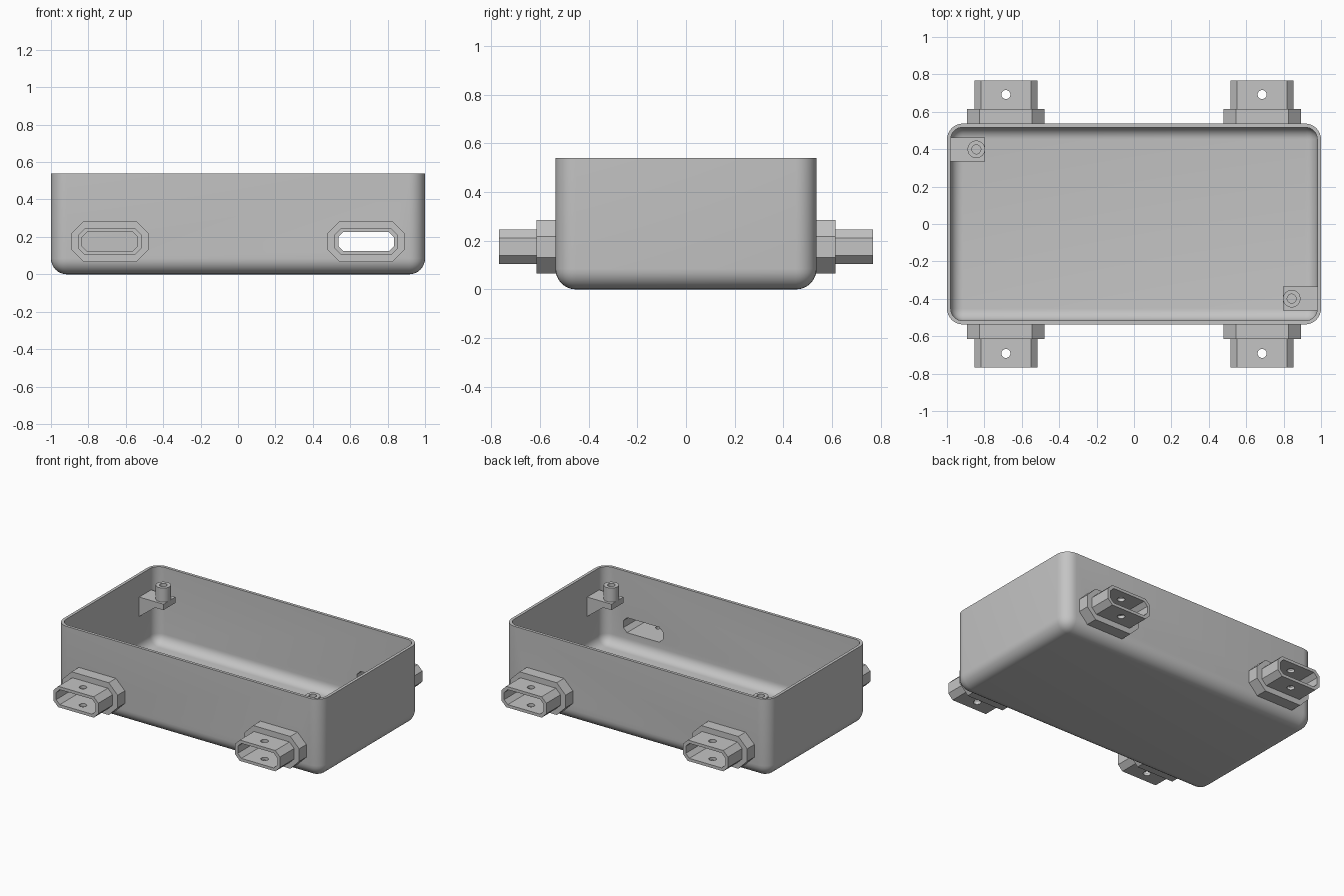
import bpy, bmesh, math
from mathutils import Matrix

default = bpy.data.objects.get("Cube")
if default:
    bpy.data.objects.remove(default, do_unlink=True)

# Single grey plastic
GREY = (0.55, 0.55, 0.55, 1)
plastic = bpy.data.materials.new("grey_plastic")
plastic.use_nodes = True
plastic.diffuse_color = GREY
plastic.node_tree.nodes["Principled BSDF"].inputs["Base Color"].default_value = GREY

HALF_X, HALF_Y, HEIGHT, WALL, RADIUS = 1.0, 0.537, 0.54, 0.02, 0.085
PORT_X, PORT_Z = 0.685, 0.175
FLANGE_END, TUBE_END = 0.615, 0.768
HOLE = (0.149, 0.051, 0.027)      # half width, half height, chamfer


def make(name, bm):
    bmesh.ops.recalc_face_normals(bm, faces=bm.faces)
    mesh = bpy.data.meshes.new(name)
    bm.to_mesh(mesh)
    bm.free()
    mesh.materials.append(plastic)
    obj = bpy.data.objects.new(name, mesh)
    bpy.context.collection.objects.link(obj)
    return obj


def activate(obj):
    bpy.ops.object.select_all(action="DESELECT")
    obj.select_set(True)
    bpy.context.view_layer.objects.active = obj


def boolean(obj, other, operation="DIFFERENCE"):
    mod = obj.modifiers.new("cut", "BOOLEAN")
    mod.object, mod.operation, mod.solver = other, operation, "EXACT"
    activate(obj)
    bpy.ops.object.modifier_apply(modifier=mod.name)
    bpy.data.objects.remove(other, do_unlink=True)


def rounded_block(name, hx, hy, z0, z1, radius):
    """Block with rounded upright and bottom edges, flat on top."""
    bm = bmesh.new()
    bmesh.ops.create_cube(bm, size=1)
    bmesh.ops.scale(bm, vec=(2 * hx, 2 * hy, z1 - z0), verts=bm.verts)
    bmesh.ops.translate(bm, vec=(0, 0, (z0 + z1) / 2), verts=bm.verts)
    top = z1 - 1e-4
    edges = [e for e in bm.edges if min(v.co.z for v in e.verts) < top]
    bmesh.ops.bevel(bm, geom=edges, offset=radius, offset_type="OFFSET",
                    segments=8, profile=0.5, affect="EDGES")
    return make(name, bm)


def extrude_profile(name, points, direction):
    bm = bmesh.new()
    face = bm.faces.new([bm.verts.new(p) for p in points])
    out = bmesh.ops.extrude_face_region(bm, geom=[face], use_keep_orig=True)
    verts = [v for v in out["geom"] if isinstance(v, bmesh.types.BMVert)]
    bmesh.ops.translate(bm, vec=direction, verts=verts)
    return make(name, bm)


def cylinder(name, x, y, z0, z1, radius):
    bm = bmesh.new()
    bmesh.ops.create_cone(bm, cap_ends=True, segments=32, radius1=radius,
                          radius2=radius, depth=z1 - z0,
                          matrix=Matrix.Translation((x, y, (z0 + z1) / 2)))
    return make(name, bm)


def octagon(name, x, y0, y1, half_w, half_h, chamfer):
    """Chamfered rectangle extruded along y."""
    w, h = half_w - chamfer, half_h - chamfer
    quarter = [(half_w, h), (w, half_h)]
    outline = (quarter + [(-a, b) for a, b in quarter[::-1]]
               + [(-a, -b) for a, b in quarter]
               + [(a, -b) for a, b in quarter[::-1]])
    points = [(x + a, y0, PORT_Z + b) for a, b in outline]
    return extrude_profile(name, points, (0, y1 - y0, 0))


# Open tray
tray = rounded_block("tray", HALF_X, HALF_Y, 0, HEIGHT, RADIUS)
boolean(tray, rounded_block("cavity", HALF_X - WALL, HALF_Y - WALL, WALL,
                            HEIGHT + 0.2, RADIUS - WALL))
parts = [tray]

# Four cable ports: the left pair opens into the tray, the right pair is blind
for side, x in (("left", PORT_X), ("right", -PORT_X)):
    for end, s in (("front", -1), ("back", 1)):
        port = octagon(f"{end}_{side}_port", x, s * (HALF_Y - 0.01),
                       s * FLANGE_END, 0.207, 0.11, 0.067)
        tube = octagon("tube", x, s * (HALF_Y - 0.005), s * TUBE_END,
                       0.169, 0.071, 0.035)
        boolean(port, tube, "UNION")
        boolean(port, octagon("bore", x, s * HALF_Y, s * (TUBE_END + 0.1), *HOLE))
        boolean(port, cylinder("pin_hole", x, s * 0.692, 0, 0.4, 0.024))
        if side == "left":
            for target in (port, tray):
                boolean(target, octagon("opening", x, s * (HALF_Y - 0.1),
                                        s * (HALF_Y + 0.05), *HOLE))
        parts.append(port)

# Two screw posts on gusseted brackets in opposite corners
for corner, turn in (("back_right", 0), ("front_left", math.pi)):
    wall_x, tip = -HALF_X + WALL / 2, -0.797
    profile = [(wall_x, 0.39), (tip, 0.39), (tip, 0.35),
               (-0.86, 0.35), (wall_x, 0.25)]
    bracket = extrude_profile(f"{corner}_bracket",
                              [(px, 0.335, pz) for px, pz in profile],
                              (0, 0.128, 0))
    boolean(bracket, cylinder("post", -0.843, 0.399, 0.37, 0.485, 0.047), "UNION")
    boolean(bracket, cylinder("screw_hole", -0.843, 0.399, 0.4, 0.6, 0.024))
    bracket.data.transform(Matrix.Rotation(turn, 4, "Z"))
    parts.append(bracket)

for obj in parts:
    activate(obj)
    bpy.ops.object.shade_smooth_by_angle(angle=math.radians(30))
